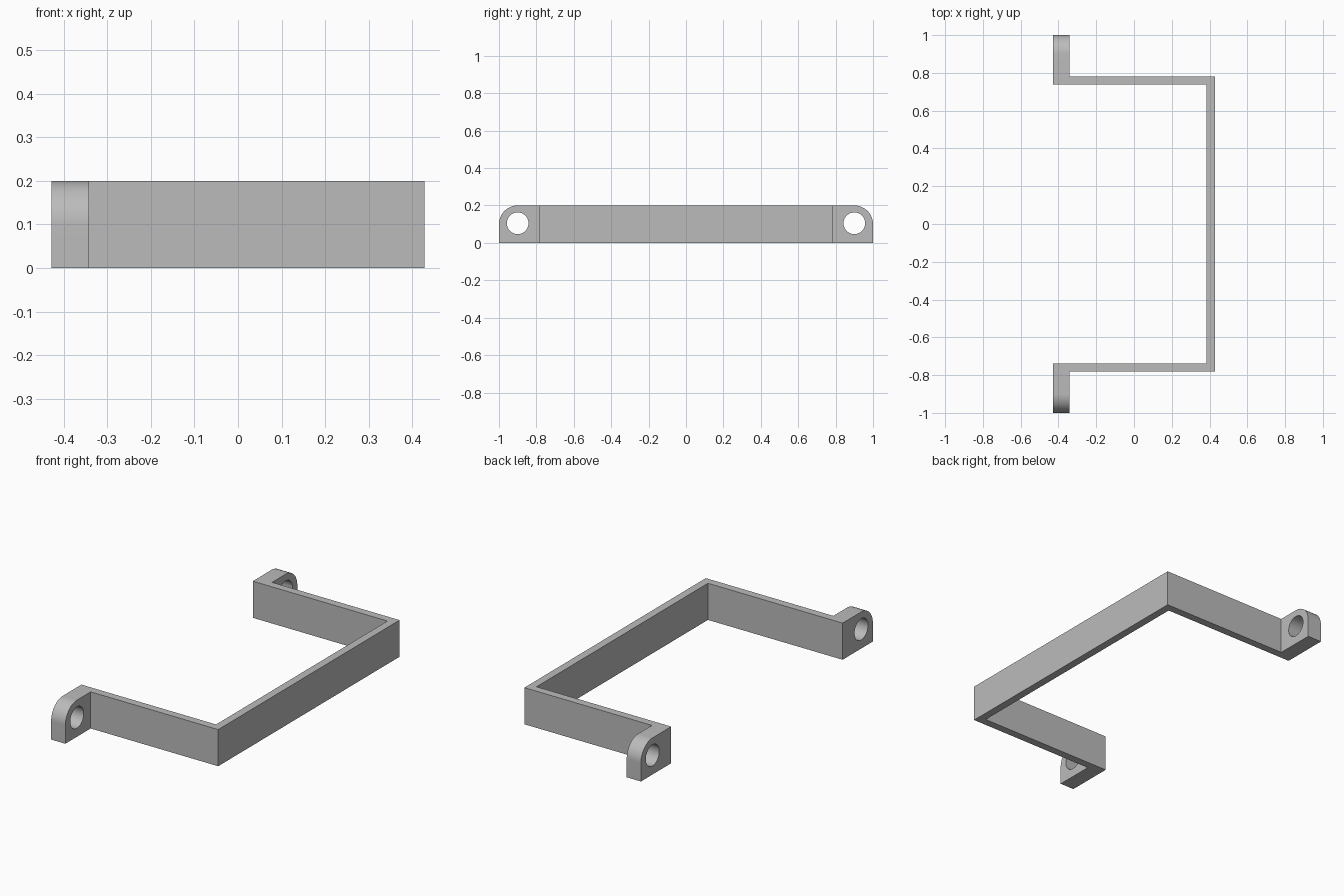
import bpy, bmesh, math
from mathutils import Vector

cube = bpy.data.objects.get("Cube")
if cube:
    bpy.data.objects.remove(cube, do_unlink=True)

X, WALL, EAR = 0.428, 0.043, 0.086      # half depth, strap thickness, ear thickness
ARM = 0.782                             # outer face of each arm
H, END, R = 0.2, 1.0, 0.1               # height, half length, ear corner radius
HOLE_Y, HOLE_Z, HOLE_R = 0.9, 0.105, 0.058

grey = bpy.data.materials.new("plain grey")
grey.use_nodes = True
colour = (0.5, 0.5, 0.5, 1)
grey.diffuse_color = colour
grey.node_tree.nodes["Principled BSDF"].inputs["Base Color"].default_value = colour


def arc(cy, cz, r, start, end, steps):
    angles = [math.radians(start + (end - start) * i / steps) for i in range(steps + 1)]
    return [(cy + r * math.cos(a), cz + r * math.sin(a)) for a in angles]


def extruded(name, loops, place, direction):
    """Fill the outline (first loop) minus its holes and extrude it."""
    bm = bmesh.new()
    edges = []
    for loop in loops:
        verts = [bm.verts.new(place(*p)) for p in loop]
        edges += [bm.edges.new((v, verts[i - 1])) for i, v in enumerate(verts)]
    bmesh.ops.triangle_fill(bm, use_beauty=True, edges=edges)
    result = bmesh.ops.extrude_face_region(bm, geom=bm.faces[:], use_keep_orig=True)
    moved = [g for g in result["geom"] if isinstance(g, bmesh.types.BMVert)]
    bmesh.ops.translate(bm, verts=moved, vec=Vector(direction))
    bmesh.ops.recalc_face_normals(bm, faces=bm.faces[:])
    mesh = bpy.data.meshes.new(name)
    bm.to_mesh(mesh)
    bm.free()
    mesh.materials.append(grey)
    obj = bpy.data.objects.new(name, mesh)
    bpy.context.collection.objects.link(obj)
    return obj


# Bent strap seen from above, with overlong ends and height
half = [(X, ARM), (-X + EAR, ARM), (-X + EAR, END + 0.1), (-X, END + 0.1),
        (-X, ARM - WALL), (X - WALL, ARM - WALL)]
plan = half + [(x, -y) for x, y in reversed(half)]
bracket = extruded("mounting_bracket", [plan], lambda x, y: (x, y, -0.1), (0, 0, H + 0.2))

# Side silhouette with rounded ears and screw holes trims the strap
corner = arc(END - R, H - R, R, 0, 90, 16)
side = [(END, 0)] + corner + [(-y, z) for y, z in reversed(corner)] + [(-END, 0)]
holes = [arc(s * HOLE_Y, HOLE_Z, HOLE_R, 0, 360, 40)[:-1] for s in (-1, 1)]
trim = extruded("side_trim", [side] + holes, lambda y, z: (-1, y, z), (2, 0, 0))
trim.hide_render = True

mod = bracket.modifiers.new("trim", 'BOOLEAN')
mod.operation = 'INTERSECT'
mod.solver = 'EXACT'
mod.object = trim
bpy.ops.object.select_all(action='DESELECT')
bracket.select_set(True)
bpy.context.view_layer.objects.active = bracket
bpy.ops.object.modifier_apply(modifier=mod.name)
bpy.data.objects.remove(trim, do_unlink=True)
bpy.ops.object.shade_smooth_by_angle(angle=math.radians(30))
